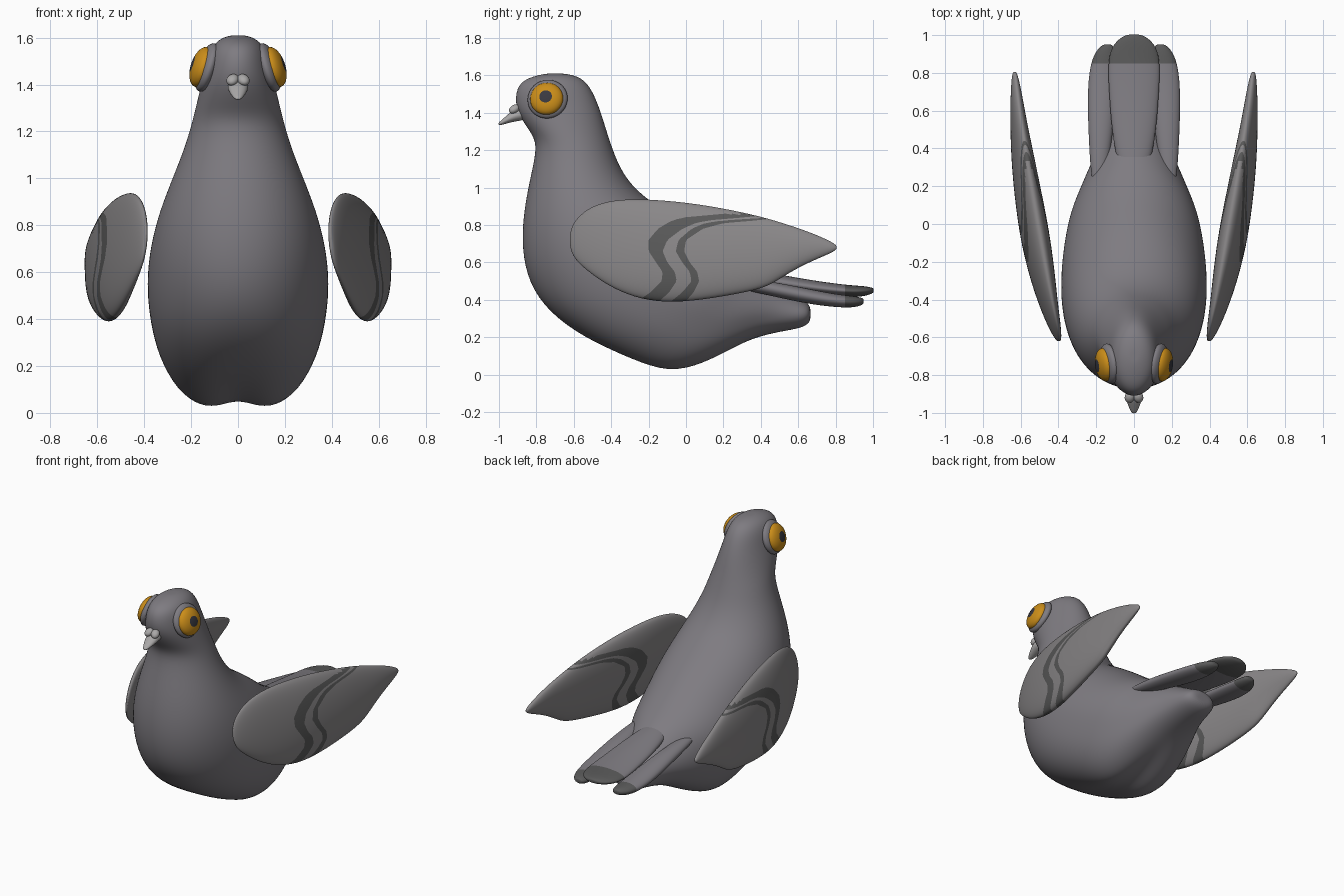
import bpy, bmesh, math
from mathutils import Vector

if "Cube" in bpy.data.objects:
    bpy.data.objects.remove(bpy.data.objects["Cube"])


def material(name, col):
    m = bpy.data.materials.new(name)
    m.diffuse_color = (*col, 1)
    m.use_nodes = True
    m.node_tree.nodes["Principled BSDF"].inputs["Base Color"].default_value = m.diffuse_color
    return m


GREY = material("slate_grey", (0.21, 0.20, 0.22))
WING = material("wing_grey", (0.25, 0.24, 0.245))
DARK = material("dark_grey", (0.10, 0.10, 0.10))
BEAK = material("beak_grey", (0.40, 0.39, 0.39))
AMBER = material("amber", (0.60, 0.27, 0.01))
BLACK = material("pupil_black", (0.04, 0.04, 0.05))


def finish(name, bm, mats):
    bmesh.ops.recalc_face_normals(bm, faces=bm.faces[:])
    me = bpy.data.meshes.new(name)
    bm.to_mesh(me)
    bm.free()
    for m in mats:
        me.materials.append(m)
    me.polygons.foreach_set("use_smooth", [True] * len(me.polygons))
    ob = bpy.data.objects.new(name, me)
    bpy.context.collection.objects.link(ob)
    return ob


def loft(name, rings, mats, side=1, lean=0.0, tweak=None, n=24, square=None):
    """Skin rings (y1, z1, y2, z2, centre x, half width) given by two side-view points."""
    bm = bmesh.new()
    loops = []
    for i, (y1, z1, y2, z2, cx, hw) in enumerate(rings):
        mid, half = Vector((0, y1 + y2, z1 + z2)) / 2, Vector((0, y2 - y1, z2 - z1)) / 2
        loop = []
        for k in range(n):
            a = math.tau * k / n
            c, s = math.cos(a), math.sin(a)
            e = square(i) if square and s < 0 else 1
            x = cx + hw * math.copysign(abs(c) ** e, c) - lean * half.length * s
            p = mid + half * math.copysign(abs(s) ** e, s)
            p.x = x * side
            if tweak:
                tweak(p)
            loop.append(bm.verts.new(p))
        loops.append(loop)
    for a, b in zip(loops, loops[1:]):
        for k in range(n):
            bm.faces.new((a[k], a[(k + 1) % n], b[(k + 1) % n], b[k]))
    for loop in (loops[0], loops[-1]):
        pole = bm.verts.new(sum((v.co for v in loop), Vector()) / n)
        for k in range(n):
            bm.faces.new((loop[k], loop[(k + 1) % n], pole))
    ob = finish(name, bm, mats)
    ob.modifiers.new("smooth", "SUBSURF").levels = 2
    bpy.context.view_layer.objects.active = ob
    bpy.ops.object.modifier_apply(modifier="smooth")
    return ob


def paint(ob, borders, inside):
    """Cut clean edges along each border function, then colour the faces inside."""
    bm = bmesh.new()
    bm.from_mesh(ob.data)
    for f in borders:
        new = []
        for e in bm.edges[:]:
            a, b = f(e.verts[0].co), f(e.verts[1].co)
            if a * b < 0:
                new.append(bmesh.utils.edge_split(e, e.verts[0], a / (a - b))[1])
        bmesh.ops.connect_verts(bm, verts=new)
    for face in bm.faces:
        face.smooth = True
        face.material_index = int(inside(face.calc_center_median()))
    bm.to_mesh(ob.data)
    bm.free()


def ellipsoid(name, loc, size, normal, mats, cap=None):
    bm = bmesh.new()
    bmesh.ops.create_uvsphere(bm, u_segments=32, v_segments=16, radius=1)
    for f in bm.faces:
        if cap and f.calc_center_median().z > cap:
            f.material_index = 1
    ob = finish(name, bm, mats)
    ob.location, ob.scale = loc, size
    ob.rotation_euler = Vector(normal).to_track_quat("Z", "Y").to_euler()
    return ob


# Body: head, neck, breast and rump in one skin
body = [(-.75, 1.61, -.65, 1.61, .035), (-.84, 1.59, -.57, 1.595, .085), (-.90, 1.55, -.515, 1.545, .12),
        (-.915, 1.47, -.475, 1.46, .14), (-.90, 1.40, -.447, 1.38, .16), (-.85, 1.32, -.42, 1.29, .18),
        (-.80, 1.25, -.39, 1.20, .20), (-.81, 1.15, -.35, 1.10, .23), (-.85, .98, -.28, 1.0, .285),
        (-.878, .80, -.18, .92, .335), (-.875, .62, -.05, .84, .37), (-.825, .45, .06, .76, .388),
        (-.70, .30, .15, .69, .388), (-.50, .17, .23, .64, .372), (-.30, .07, .30, .60, .345),
        (-.10, -.01, .36, .56, .295), (.08, .04, .42, .52, .25), (.25, .135, .48, .48, .20),
        (.36, .195, .55, .44, .16), (.50, .23, .61, .405, .13), (.63, .25, .65, .385, .11),
        (.665, .285, .665, .36, .07)]


def belly_groove(p):
    if p.z < 0.35:
        p.z += 0.055 * math.exp(-(p.x / .075) ** 2 - ((p.y + .1) / .25) ** 2)


loft("body", [(*r[:4], 0, r[4]) for r in body], [GREY], tweak=belly_groove, n=32,
     square=lambda i: 0.77 if 13 <= i <= 17 else 0.88 if i in (12, 18) else 1)

# Wing outline (y, top, bottom, centre x, half thickness)
wing = [(-.62, .76, .68, .398, .008), (-.60, .82, .62, .404, .018), (-.53, .89, .555, .425, .032),
        (-.42, .932, .475, .455, .046), (-.28, .943, .41, .485, .062), (-.12, .935, .382, .515, .073),
        (.05, .917, .392, .543, .073), (.25, .882, .425, .575, .064), (.42, .842, .46, .597, .052),
        (.50, .817, .51, .606, .045), (.60, .785, .572, .616, .037), (.70, .747, .618, .624, .028),
        (.78, .71, .652, .63, .017), (.805, .69, .67, .632, .008)]
# Wing bar edges: y at each height
Z = [.36, .44, .50, .55, .60, .66, .72, .78, .81, .825, .84, .86]
BARS = [[-.31, -.19, -.13, -.125, -.16, -.20, -.20, -.15, -.10, -.07, -.02, .20],
        [-.18, -.09, -.05, -.06, -.10, -.125, -.10, -.02, .05, .12, .30, .50],
        [-.12, -.02, .03, .02, -.02, -.055, -.04, .03, .10, .20, .45, .60],
        [-.03, .04, .07, .06, .02, -.01, .00, .09, .20, .38, .50, .62]]


def edge_fn(ys):
    def f(p):
        for k in range(len(Z) - 1):
            if p.z < Z[k + 1] or k == len(Z) - 2:
                t = (p.z - Z[k]) / (Z[k + 1] - Z[k])
                return p.y - ys[k] - t * (ys[k + 1] - ys[k]) + 1e-6
    return f


edges = [edge_fn(ys) for ys in BARS]


def in_bar(p):
    a, b, c, d = (f(p) for f in edges)
    return (a > 0 > b or c > 0 > d) and p.z < .86


# Tail feathers (y, bottom, top, centre x, half width)
tail_mid = [(.20, .50, .59, 0, .06), (.45, .46, .545, 0, .115), (.65, .43, .508, 0, .13), (.85, .413, .48, 0, .142),
            (.94, .416, .475, 0, .12), (.99, .43, .468, 0, .07), (1.003, .44, .46, 0, .03)]
tail_out = [(.20, .49, .52, .19, .025), (.28, .46, .52, .185, .045), (.45, .422, .50, .178, .062),
            (.65, .378, .46, .17, .077), (.80, .36, .43, .163, .077), (.90, .357, .42, .153, .062),
            (.95, .375, .41, .14, .03)]


def tail_feather(name, rows, side=1):
    ob = loft(name, [(y, b, y, t, x, w) for y, b, t, x, w in rows], [GREY, DARK], side)
    paint(ob, [lambda p: p.y - .8501], lambda p: p.y > .85)


tail_feather("tail_middle", tail_mid)

# Beak
loft("beak", [(-.86, 1.36, -.88, 1.43, 0, .045), (-.905, 1.355, -.925, 1.415, 0, .045),
              (-.95, 1.345, -.96, 1.385, 0, .034), (-.985, 1.335, -.99, 1.358, 0, .02),
              (-1.0, 1.334, -1.003, 1.346, 0, .01)], [BEAK], n=16)

# Paired parts
for s, tag in ((1, "right"), (-1, "left")):
    w = loft("wing_" + tag, [(y, b, y, t, x, h) for y, t, b, x, h in wing], [WING, DARK], s, lean=.11)
    paint(w, edges, in_bar)
    tail_feather("tail_side_" + tag, tail_out, s)
    look = (s * .93, -.13, .30)
    ellipsoid("eyelid_" + tag, (s * .132, -.74, 1.473), (.108, .108, .042), look, [GREY])
    ellipsoid("eye_" + tag, (s * .156, -.745, 1.475), (.089, .089, .045), look, [AMBER, BLACK], .92)
    ellipsoid("cere_" + tag, (s * .023, -.917, 1.42), (.026, .022, .032), (s * .3, -.8, -.5), [BEAK])
